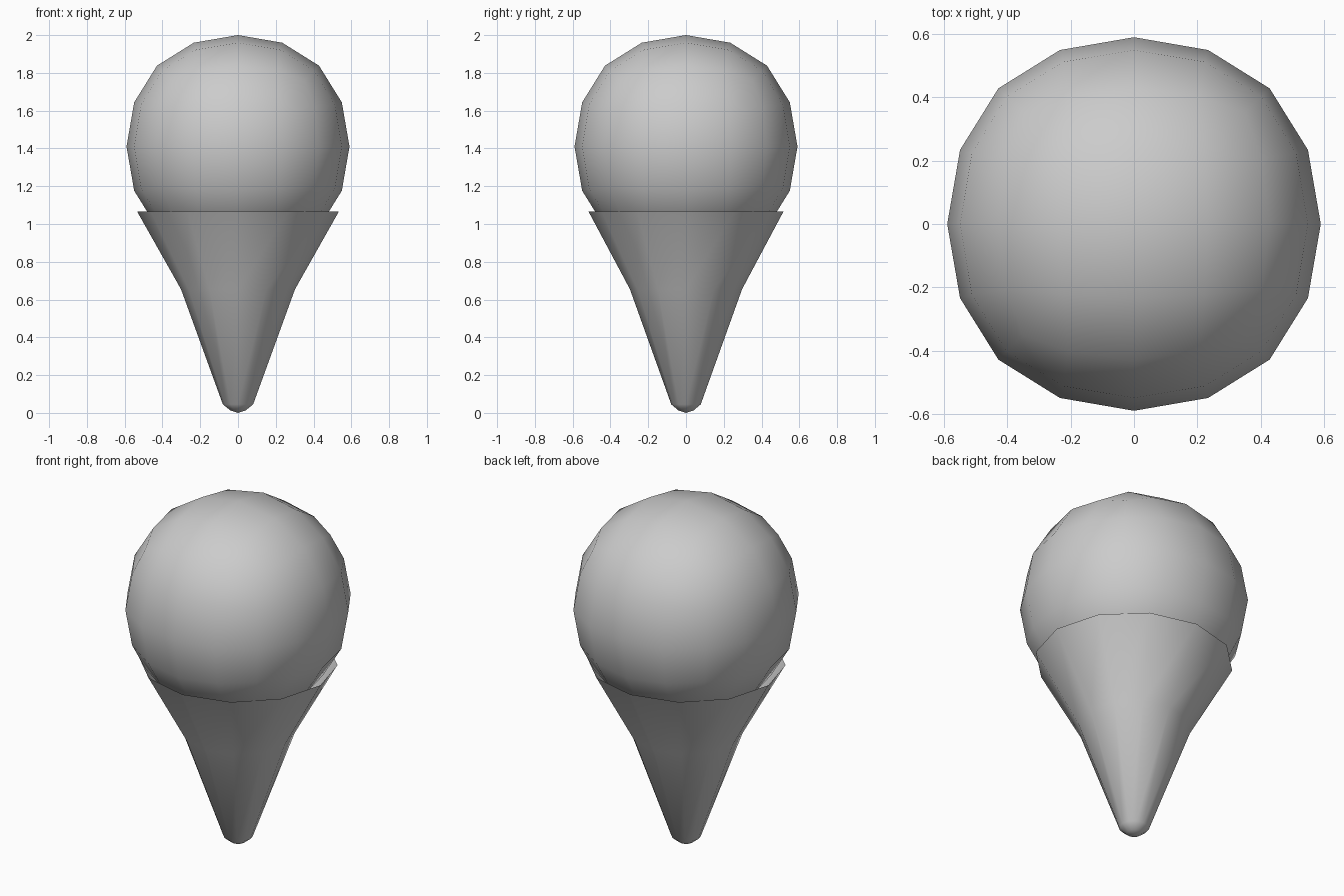
import bpy, bmesh
from math import cos, sin, tau

if "Cube" in bpy.data.objects:
    bpy.data.objects.remove(bpy.data.objects["Cube"])

SIDES = 12

# Scoop: cube rounded by two levels of subdivision
bpy.ops.mesh.primitive_cube_add(size=1.406, location=(0, 0, 1.41))
scoop = bpy.context.object
scoop.name = "scoop"
sub = scoop.modifiers.new("round", 'SUBSURF')
sub.levels = sub.render_levels = 2
bpy.ops.object.shade_smooth()

# Cone: 12-sided open shell, rings given as (x radius, y radius, z)
rings = [(0.04, 0.04, 0.013), (0.08, 0.078, 0.045),
         (0.302, 0.297, 0.655), (0.534, 0.516, 1.066)]
bm = bmesh.new()
tip = bm.verts.new((0, 0, 0))
loops = [[bm.verts.new((rx * cos(tau * i / SIDES), ry * sin(tau * i / SIDES), z))
          for i in range(SIDES)] for rx, ry, z in rings]
for i in range(SIDES):
    j = (i + 1) % SIDES
    bm.faces.new((tip, loops[0][j], loops[0][i]))
    for low, high in zip(loops, loops[1:]):
        bm.faces.new((low[i], low[j], high[j], high[i]))
for face in bm.faces:
    face.smooth = True
mesh = bpy.data.meshes.new("cone")
bm.to_mesh(mesh)
bm.free()
cone = bpy.data.objects.new("cone", mesh)
bpy.context.collection.objects.link(cone)
